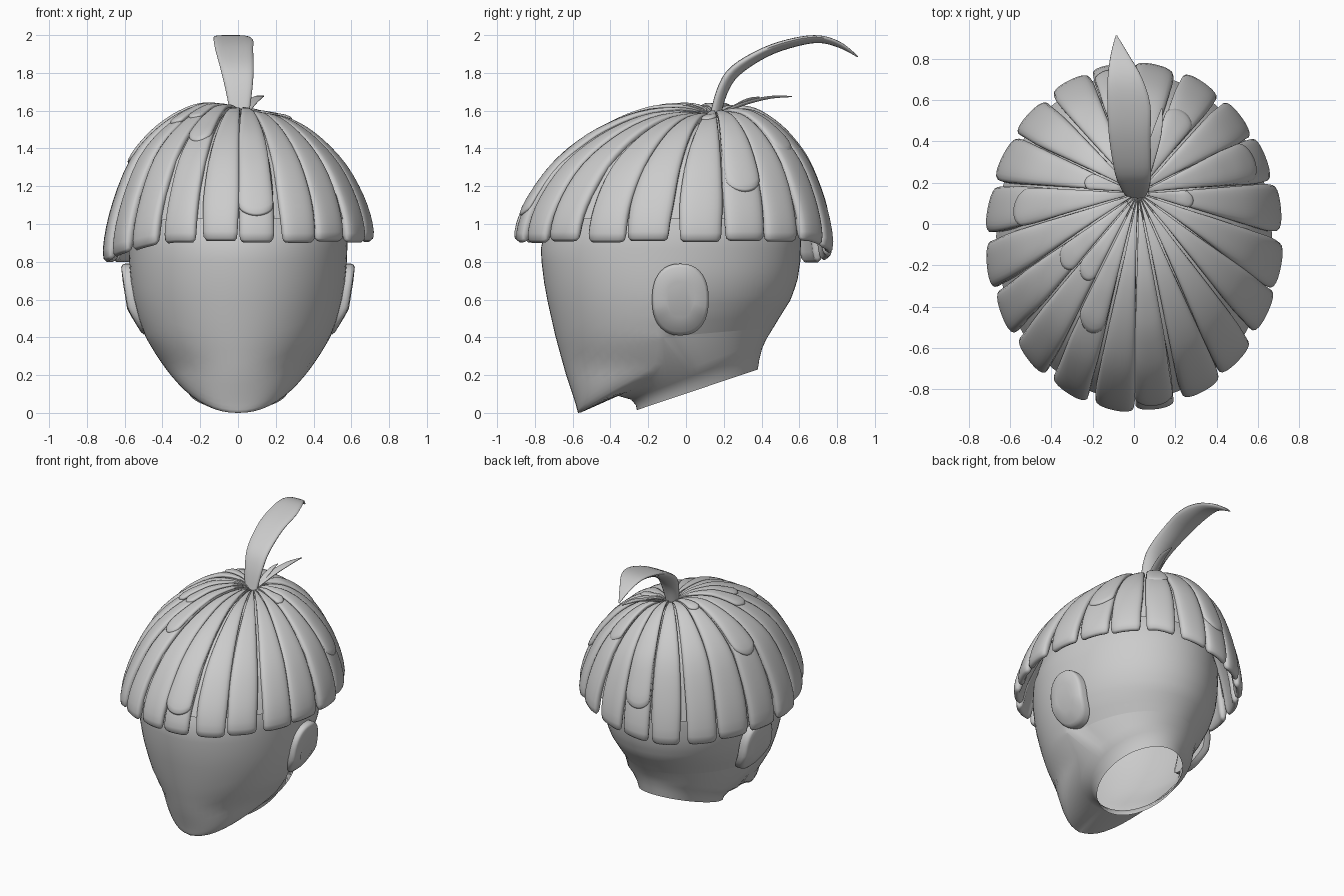
import bpy
import math
import random
from mathutils import Vector

random.seed(4)
if "Cube" in bpy.data.objects:
    bpy.data.objects.remove(bpy.data.objects["Cube"], do_unlink=True)

# One plain grey material
grey = bpy.data.materials.new("plain grey")
grey.use_nodes = True
grey.diffuse_color = (0.6, 0.6, 0.6, 1)
grey.node_tree.nodes["Principled BSDF"].inputs["Base Color"].default_value = (0.6, 0.6, 0.6, 1)


def make_object(name, verts, faces, sharp=None, thickness=0):
    """Smooth mesh object; a thickness makes it a rounded slab."""
    mesh = bpy.data.meshes.new(name)
    mesh.from_pydata(verts, [], faces)
    mesh.materials.append(grey)
    obj = bpy.data.objects.new(name, mesh)
    bpy.context.collection.objects.link(obj)
    mesh.shade_smooth()
    if sharp:
        mesh.set_sharp_from_angle(angle=math.radians(sharp))
    if thickness:
        solid = obj.modifiers.new("thickness", 'SOLIDIFY')
        solid.thickness = thickness
        solid.offset = -1
        rounding = obj.modifiers.new("rounding", 'SUBSURF')
        rounding.levels = rounding.render_levels = 1


def loft(name, rings, sharp=60, open_start=False):
    """Skin equal rings, counter-clockwise as seen from the end, and cap the ends."""
    n = len(rings[0])
    verts = [v for ring in rings for v in ring]
    faces = [(k * n + i, k * n + (i + 1) % n, (k + 1) * n + (i + 1) % n, (k + 1) * n + i)
             for k in range(len(rings) - 1) for i in range(n)]
    faces.append(tuple(range(len(verts) - n, len(verts))))
    if not open_start:
        faces.append(tuple(reversed(range(n))))
    make_object(name, verts, faces, sharp)


def smooth_rows(rows, steps=4):
    """Catmull-Rom interpolation of a short table of rows."""
    rows = [Vector(r) for r in rows]
    out = []
    for i in range(len(rows) - 1):
        a, b, c, d = rows[max(i - 1, 0)], rows[i], rows[i + 1], rows[min(i + 2, len(rows) - 1)]
        for j in range(steps):
            t = j / steps
            out.append(b + (c - a) * (t / 2) + (a * 2 - b * 5 + c * 4 - d) * (t * t / 2)
                       + (b * 3 - a - c * 3 + d) * (t ** 3 / 2))
    return out + [rows[-1]]


def lookup(table, x):
    """Linear interpolation in a table of pairs."""
    for (x0, y0), (x1, y1) in zip(table, table[1:]):
        if x <= x1:
            return y0 + (y1 - y0) * (x - x0) / (x1 - x0)
    return table[-1][1]


# Head profiles by height: front y, back y, half width above the jaw corner
front_y = [(0, -.572), (.05, -.585), (.2, -.635), (.4, -.69), (.6, -.735), (.75, -.762), (.9, -.77),
           (1.15, -.67), (1.35, -.45)]
back_y = [(.2, .38), (.3, .398), (.4, .432), (.5, .492), (.6, .555), (.7, .59), (.8, .605), (.95, .61),
          (1.15, .55), (1.35, .38)]
width = [(.4, .488), (.5, .525), (.6, .552), (.7, .568), (.8, .576), (.95, .582), (1.15, .53), (1.35, .36)]
jaw_z, jaw_y = .4, -.12


def face_point(c, z, reach):
    """Point on the face at height z; c is the side position from -1 to 1."""
    w = lookup(width, z) if z > jaw_z else .488 * (z / jaw_z) ** .4545
    back = min(jaw_y, -.56 + 1.79 * z)
    ratio = max(-1, min(1, c * reach / max(w, .001)))
    return (w * ratio, back + (lookup(front_y, z) - back) * math.sqrt(1 - ratio * ratio), z)


# Head: open tilted neck rings, then the jaw edge rising into level rings
sides = [math.tau * i / 72 for i in range(72)]
rings = []
for fy, fz, by, bz, w in [(-.26, .015, .38, .23, .265), (-.265, .04, .388, .28, .28),
                          (-.29, .07, .403, .34, .315), (-.36, .09, .425, .39, .365)]:
    ring = []
    for a in sides:
        k = (1 + math.sin(a)) / 2
        ring.append((w * math.cos(a), fy + (by - fy) * k, fz + (bz - fz) * k))
    rings.append(ring)
levels = [(i / 14) ** 2 for i in range(15)]
for f, top in [(f, .8) for f in levels] + [(1, .87), (1, .95), (1, 1.05), (1, 1.15), (1, 1.25), (1, 1.35)]:
    side_z = jaw_z + (top - jaw_z) * f
    reach = lookup(width, side_z)
    ring = []
    for a in sides:
        c, s = math.cos(a), math.sin(a)
        if s < -.0001:
            low = jaw_z * abs(c) ** 2.2
            ring.append(face_point(c, low + (top - low) * f, reach))
        else:
            z = side_z + .05 * max(s, 0) * (1 - f)
            step = 1 - .1 * min(1, s * 6) * (1 - f) ** 2
            ring.append((reach * c * step, jaw_y + (lookup(back_y, z) - jaw_y) * s, z))
    rings.append(ring)
loft("head", rings, sharp=50, open_start=True)


# Ears: rounded discs leaning in toward the jaw
def ear(name, side):
    rings = []
    for depth, scale in [(-.02, 1), (.018, 1), (.033, .97), (.041, .9), (.045, .5)]:
        ring = []
        for i in range(36):
            a = side * math.tau * i / 36
            c, s = math.cos(a), math.sin(a)
            y = -.03 + .15 * scale * math.copysign(abs(c) ** .85, c)
            z = .6 + .19 * scale * math.copysign(abs(s) ** .85, s)
            x = .55 + depth + .16 * (z - .6) - .4 * max(0, .55 - z) - .1 * max(0, y)
            ring.append((side * x, y, z))
        rings.append(ring)
    loft(name, rings)


ear("left_ear", 1)
ear("right_ear", -1)

# Cap: dome profile as fraction of reach and height
profile = [(.015, 1.572), (.07, 1.588), (.15, 1.607), (.33, 1.598), (.48, 1.548),
           (.63, 1.47), (.8, 1.33), (.92, 1.16), (.98, 1.03), (1, .9)]
strips = 20
crown = Vector((.02, .15))


def dome(angle, s, lift):
    """Point on the dome at an angle, s rows down the profile, lifted outward."""
    i = min(int(s), len(profile) - 2)
    r, z = [a + (b - a) * (s - i) for a, b in zip(profile[i], profile[i + 1])]
    c, sn = math.cos(angle), math.sin(angle)
    dip = min(1, max(0, 1.3 * (.5 * sn - .85 * c)))
    z -= .11 * dip * max(0, s - 6) / 3 + .03 * (c - .3 * abs(sn)) * min(1, 4 * r, 4 * (1 - r))
    rim = Vector((.725 * c, -.065 + .85 * sn))
    p = crown.lerp(rim, r) + Vector((c, sn)) * lift * r * r
    return (p.x, p.y, z + lift * (1 - r * r))


def add_strip(verts, faces, index, start, end, lift, notch, point=0):
    """One arched strip, lapped over its neighbour; it narrows past the notch."""
    rows, cols = 12, 6
    base = len(verts)
    skew = random.uniform(-.07, .07)
    for j in range(rows + 1):
        for k in range(cols + 1):
            u = 2 * k / cols - 1
            s = start + (end - point * u * u - start) * j / rows
            half = .515 - .045 * min(1, max(0, (s - notch) * 2))
            angle = -math.pi / 2 + math.tau * (index + .5 + u * half + skew * min(1, s / 9)) / strips
            arch = .006 * u - .017 * u ** 4
            verts.append(dome(angle, s, lift + min(1, s / 5) * arch))
    w = cols + 1
    for j in range(rows):
        for k in range(cols):
            a = base + j * w + k
            faces.append((a, a + w, a + w + 1, a + 1))


verts, faces = [], []
for n in range(strips):
    add_strip(verts, faces, n, 0, 9 - random.uniform(0, .08), random.uniform(0, .006),
              random.uniform(6, 8))
make_object("cap_strips", verts, faces, thickness=.055)

# Short overlapping strips lying on the cap
verts, faces = [], []
for n, end in [(0, 7.9), (5, 3.4), (6, 6.9), (8, 5.6), (10, 7.6), (13, 3.4), (14, 6.2),
               (16, 4.6), (17, 4.2), (18, 5.4)]:
    add_strip(verts, faces, n, 1, end, .012, 5.5, .3)
make_object("cap_overlaps", verts, faces, thickness=.025)

# Lining that closes the gaps between strips, open below
rings = [[dome(math.tau * i / 60, 8 - j * .5, -.045) for i in range(60)] for j in range(15)]
loft("cap_lining", rings, open_start=True)


# Stem and leaves: flattened tubes along a path of x, y, z, half width, half thickness
def blade(name, rows):
    rows = smooth_rows(rows)
    rings = []
    for k, row in enumerate(rows):
        along = Vector((rows[min(k + 1, len(rows) - 1)] - rows[max(k - 1, 0)])[:3])
        along.x = 0
        side = Vector((1, 0, 0))
        up = along.normalized().cross(side)
        centre = Vector(row[:3])
        ring = []
        for i in range(20):
            a = math.tau * i / 20
            bend = -.5 * row[4] * math.cos(a) ** 2
            ring.append(centre + side * row[3] * math.cos(a) + up * (row[4] * math.sin(a) + bend))
        rings.append(ring)
    loft(name, rings)


blade("stem", [(.01, .15, 1.55, .045, .028), (.005, .19, 1.7, .07, .03), (-.005, .26, 1.81, .088, .032),
               (-.02, .42, 1.91, .1, .027), (-.025, .58, 1.963, .104, .024),
               (-.045, .71, 1.978, .082, .02), (-.07, .82, 1.945, .042, .015),
               (-.085, .91, 1.885, .004, .003)])
blade("long_leaf", [(.04, .17, 1.58, .014, .01), (.07, .3, 1.635, .028, .01),
                    (.11, .44, 1.67, .024, .008), (.135, .56, 1.675, .003, .003)])
blade("short_leaf", [(.03, .17, 1.57, .012, .008), (.04, .26, 1.625, .02, .008),
                     (.05, .33, 1.66, .016, .007), (.055, .39, 1.672, .003, .003)])
